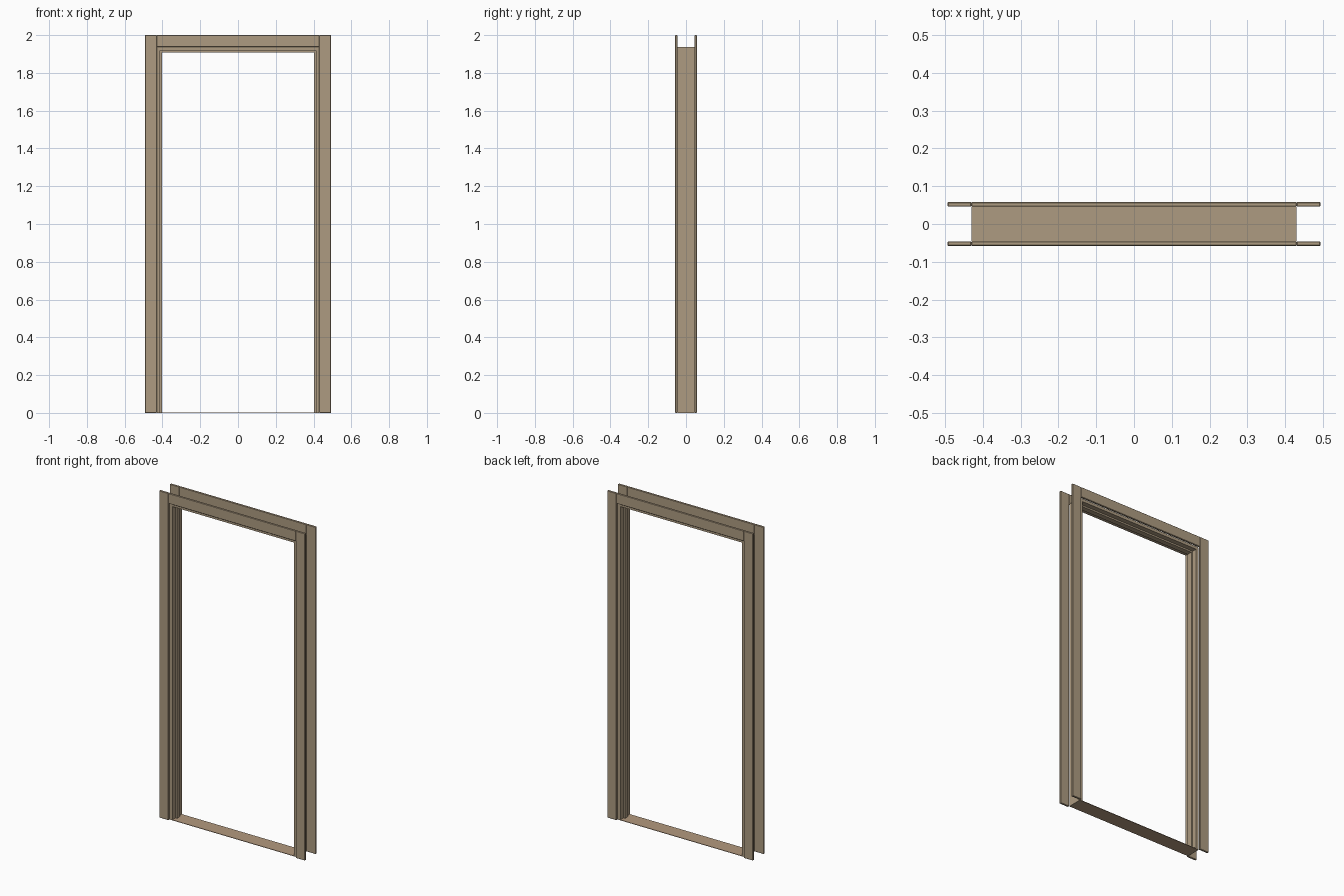
import bpy
from mathutils import Vector

cube = bpy.data.objects.get("Cube")
if cube:
    bpy.data.objects.remove(cube, do_unlink=True)

# Main dimensions
HEIGHT = 2.0
OUTER = 0.493        # half width over the casings
JAMB_OUT = 0.43      # half width over the jambs
JAMB_T = 0.018
STOP_T = 0.01
STOP_HALF = 0.016
JAMB_HALF = 0.046    # half depth of the jambs
CASING_Y = 0.058     # outer face of the casings
HEAD_TOP = 1.937
SILL_T = 0.003


def material(name, rgb):
    mat = bpy.data.materials.new(name)
    mat.use_nodes = True
    mat.diffuse_color = (*rgb, 1)
    mat.node_tree.nodes["Principled BSDF"].inputs["Base Color"].default_value = (*rgb, 1)
    return mat


wood = material("wood", (0.42, 0.33, 0.22))
sill_wood = material("sill_wood", (0.45, 0.32, 0.21))


def board(name, low, high, mat=wood, bevel=0.0):
    """Box between two opposite corners, with optional eased edges."""
    low, high = Vector(low), Vector(high)
    bpy.ops.mesh.primitive_cube_add(size=1)
    obj = bpy.context.object
    obj.name = name
    size, centre = high - low, (low + high) / 2
    for v in obj.data.vertices:
        v.co = Vector(a * b for a, b in zip(v.co, size)) + centre
    obj.data.materials.append(mat)
    if bevel:
        mod = obj.modifiers.new("eased_edges", 'BEVEL')
        mod.width = bevel
        mod.segments = 1
    return obj


def side_board(name, x0, x1, y0, y1, top, bevel=0.0):
    """Matching upright on the left and right."""
    for side, s in (("left", 1), ("right", -1)):
        a, b = sorted((s * x0, s * x1))
        board(f"{side}_{name}", (a, y0, 0), (b, y1, top), bevel=bevel)


# Jamb lining
jamb_in = JAMB_OUT - JAMB_T
head_under = HEAD_TOP - JAMB_T
side_board("jamb", jamb_in, JAMB_OUT, -JAMB_HALF, JAMB_HALF, head_under)
board("head_jamb", (-JAMB_OUT, -JAMB_HALF, head_under), (JAMB_OUT, JAMB_HALF, HEAD_TOP))

# Door stops along the middle of the lining
stop_in = jamb_in - STOP_T
stop_under = head_under - STOP_T
side_board("stop", stop_in, jamb_in, -STOP_HALF, STOP_HALF, stop_under)
board("head_stop", (-jamb_in, -STOP_HALF, stop_under), (jamb_in, STOP_HALF, head_under))

# Casings on both faces of the wall
for face, s in (("front", -1), ("back", 1)):
    y0, y1 = sorted((s * JAMB_HALF, s * CASING_Y))
    side_board(f"{face}_casing", JAMB_OUT, OUTER, y0, y1, HEIGHT, bevel=0.002)
    board(f"{face}_head_casing", (-JAMB_OUT, y0, HEAD_TOP), (JAMB_OUT, y1, HEIGHT), bevel=0.002)

# Thin threshold
board("threshold", (-JAMB_OUT, -JAMB_HALF, 0), (JAMB_OUT, JAMB_HALF, SILL_T), sill_wood)
